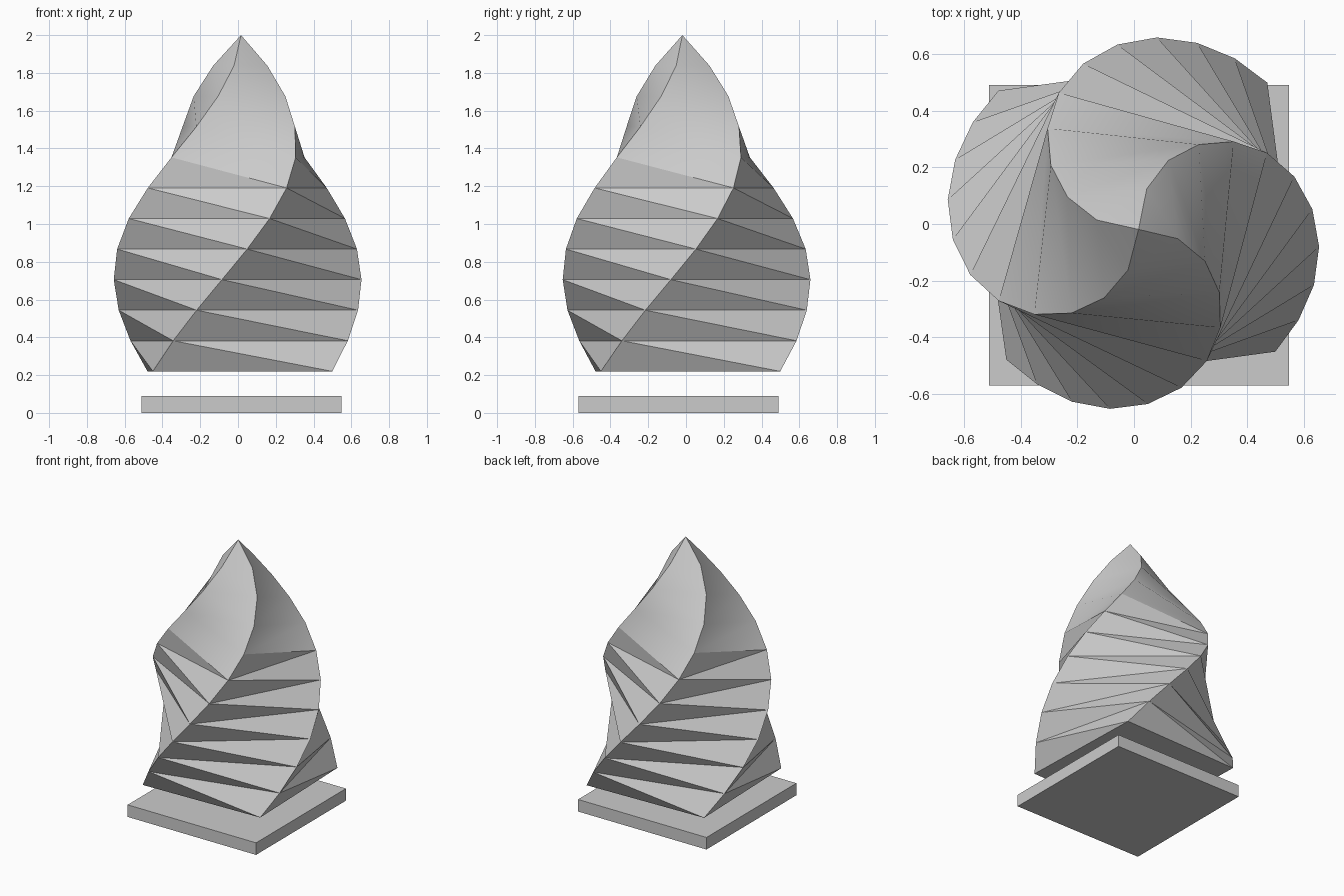
import bpy
import bmesh
from math import cos, sin, radians
from mathutils import Vector

default = bpy.data.objects.get("Cube")
if default:
    bpy.data.objects.remove(default, do_unlink=True)

# Single grey material
grey = bpy.data.materials.new("plain grey")
grey.use_nodes = True
grey.diffuse_color = (0.6, 0.6, 0.6, 1)
bsdf = next(n for n in grey.node_tree.nodes if n.type == 'BSDF_PRINCIPLED')
bsdf.inputs["Base Color"].default_value = grey.diffuse_color


def make_object(name, bm):
    bmesh.ops.recalc_face_normals(bm, faces=bm.faces)
    mesh = bpy.data.meshes.new(name)
    bm.to_mesh(mesh)
    bm.free()
    mesh.materials.append(grey)
    obj = bpy.data.objects.new(name, mesh)
    bpy.context.collection.objects.link(obj)
    return obj


# Base plate: slightly off-centre square slab
bm = bmesh.new()
bmesh.ops.create_cube(bm, size=1)
bmesh.ops.scale(bm, vec=(1.06, 1.06, 0.09), verts=bm.verts)
bmesh.ops.translate(bm, vec=(0.018, -0.04, 0.045), verts=bm.verts)
make_object("base_plate", bm)

# Twisted spire: square rings that turn and shrink towards a point
RADII = [0.672, 0.673, 0.671, 0.661, 0.637, 0.598, 0.541, 0.466, 0.373, 0.268, 0.147]
CENTRES_X = [0.01, 0.006, 0.002, -0.002, -0.005, -0.006, -0.004, 0, 0.004, 0.008, 0.012]
CENTRES_Y = [0.01, 0.01, 0.006, 0.003, -0.001, -0.006, -0.01, -0.014, -0.017, -0.018, -0.019]
BOTTOM, TOP, TWIST, START = 0.22, 2.0, 12.03, -43.3
STEP = (TOP - BOTTOM) / len(RADII)

bm = bmesh.new()
rings = []
for i, (r, cx, cy) in enumerate(zip(RADII, CENTRES_X, CENTRES_Y)):
    angles = [radians(START + TWIST * i + 90 * k) for k in range(4)]
    rings.append([bm.verts.new(Vector((cx + r * cos(a), cy + r * sin(a), BOTTOM + STEP * i)))
                  for a in angles])

# Sides are split along the outer diagonal so the blades bulge
for low, high in zip(rings, rings[1:]):
    for k in range(4):
        n = (k + 1) % 4
        bm.faces.new((low[k], low[n], high[k]))
        bm.faces.new((low[n], high[n], high[k]))

# Tip and flat underside
tip = bm.verts.new((0.016, -0.019, TOP))
for k in range(4):
    bm.faces.new((rings[-1][k], rings[-1][(k + 1) % 4], tip))
bm.faces.new(rings[0][::-1])
spire = make_object("twisted_spire", bm)

# Smooth blades with crisp corner ridges
bpy.ops.object.select_all(action='DESELECT')
spire.select_set(True)
bpy.context.view_layer.objects.active = spire
bpy.ops.object.shade_smooth_by_angle(angle=radians(35))
